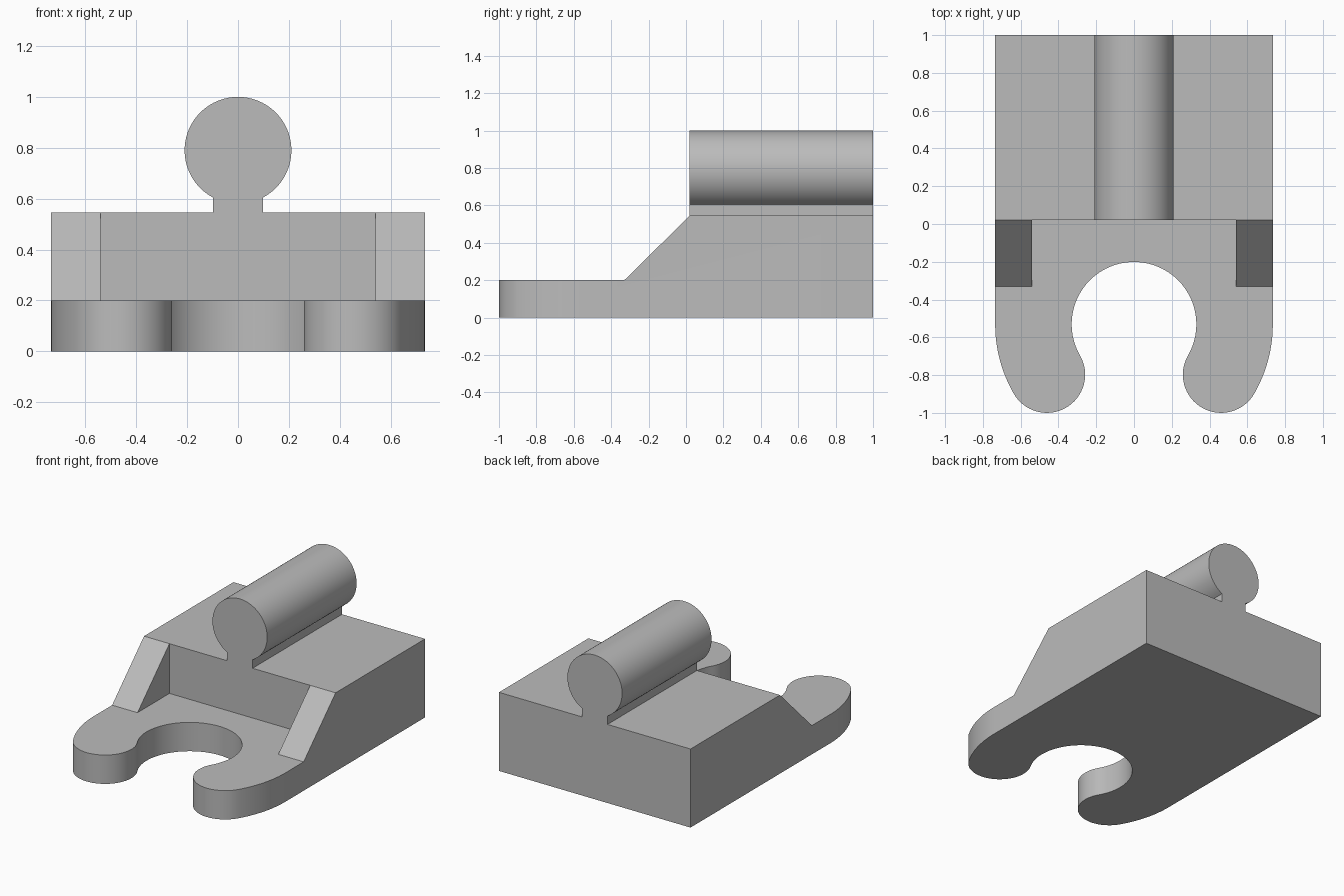
import bpy
import bmesh
from math import radians, sin, cos, asin, degrees
from mathutils import Vector

HALF_W, STEP_Y, TOP_Z, PLATE_Z = 0.735, 0.02, 0.545, 0.2
RIB_IN, RIB_FRONT = 0.54, -0.33

cube = bpy.data.objects.get("Cube")
if cube:
    bpy.data.objects.remove(cube, do_unlink=True)

grey = bpy.data.materials.new("plain_grey")
grey.use_nodes = True
colour = (0.5, 0.5, 0.5, 1)
grey.diffuse_color = colour
grey.node_tree.nodes["Principled BSDF"].inputs["Base Color"].default_value = colour


def arc(cx, cy, r, start, end, steps):
    """Points on an arc, angles in degrees."""
    angles = [radians(start + (end - start) * i / steps) for i in range(steps + 1)]
    return [(cx + r * cos(a), cy + r * sin(a)) for a in angles]


def prism(name, outline, place, direction):
    """Extrude a flat outline; place maps its 2D points into space."""
    bm = bmesh.new()
    face = bm.faces.new([bm.verts.new(place(u, v)) for u, v in outline])
    out = bmesh.ops.extrude_face_region(bm, geom=[face])
    moved = [g for g in out["geom"] if isinstance(g, bmesh.types.BMVert)]
    bmesh.ops.translate(bm, verts=moved, vec=Vector(direction))
    bmesh.ops.recalc_face_normals(bm, faces=bm.faces)
    mesh = bpy.data.meshes.new(name)
    bm.to_mesh(mesh)
    bm.free()
    mesh.materials.append(grey)
    ob = bpy.data.objects.new(name, mesh)
    bpy.context.collection.objects.link(ob)
    return ob


def combine(target, other, operation):
    """Apply an exact boolean and remove the second object."""
    mod = target.modifiers.new(operation, "BOOLEAN")
    mod.operation, mod.object, mod.solver = operation, other, "EXACT"
    bpy.context.view_layer.objects.active = target
    bpy.ops.object.modifier_apply(modifier=mod.name)
    bpy.data.objects.remove(other, do_unlink=True)


# Base plate: straight sides ending in an open ring with round tips
ring_y, hole_r, gap = -0.531, 0.33, 30
mid_r, tip_r = (HALF_W + hole_r) / 2, (HALF_W - hole_r) / 2
tip_x, tip_y = mid_r * cos(radians(gap)), ring_y - mid_r * sin(radians(gap))
right_half = [(HALF_W, 1)]
right_half += arc(0, ring_y, HALF_W, 0, -gap, 12)
right_half += arc(tip_x, tip_y, tip_r, -gap, -gap - 180, 32)[1:]
right_half += arc(0, ring_y, hole_r, -gap, 90, 36)[1:]
left_half = [(-x, y) for x, y in reversed(right_half[:-1])]
body = prism("clip_connector_body", right_half + left_half,
             lambda x, y: (x, y, 0), (0, 0, PLATE_Z))

# Upper block with a sloped front
block = prism("upper_block",
              [(RIB_FRONT, PLATE_Z), (STEP_Y, TOP_Z), (1, TOP_Z), (1, PLATE_Z)],
              lambda y, z: (-HALF_W, y, z), (2 * HALF_W, 0, 0))

# Pocket that leaves a sloped rib on each side
pocket = prism("pocket_cutter",
               [(-RIB_IN, -1), (RIB_IN, -1), (RIB_IN, STEP_Y), (-RIB_IN, STEP_Y)],
               lambda x, y: (x, y, 0), (0, 0, 1))
pocket.hide_render = True
combine(block, pocket, "DIFFERENCE")

# Round rail on a narrow neck
rail_r, neck = 0.21, 0.098
open_angle = degrees(asin(neck / rail_r))
rail = prism("round_rail",
             [(-neck, TOP_Z), (neck, TOP_Z)]
             + arc(0, 1 - rail_r, rail_r, -90 + open_angle, 270 - open_angle, 56),
             lambda x, z: (x, STEP_Y, z), (0, 1 - STEP_Y, 0))

combine(block, rail, "UNION")
combine(body, block, "UNION")

# Merge coplanar faces and keep the edges crisp
bm = bmesh.new()
bm.from_mesh(body.data)
bmesh.ops.remove_doubles(bm, verts=bm.verts, dist=0.0001)
bmesh.ops.dissolve_limit(bm, angle_limit=radians(0.5), verts=bm.verts, edges=bm.edges)
bm.to_mesh(body.data)
bm.free()
bpy.ops.object.select_all(action="DESELECT")
body.select_set(True)
bpy.context.view_layer.objects.active = body
bpy.ops.object.shade_smooth_by_angle(angle=radians(30))
